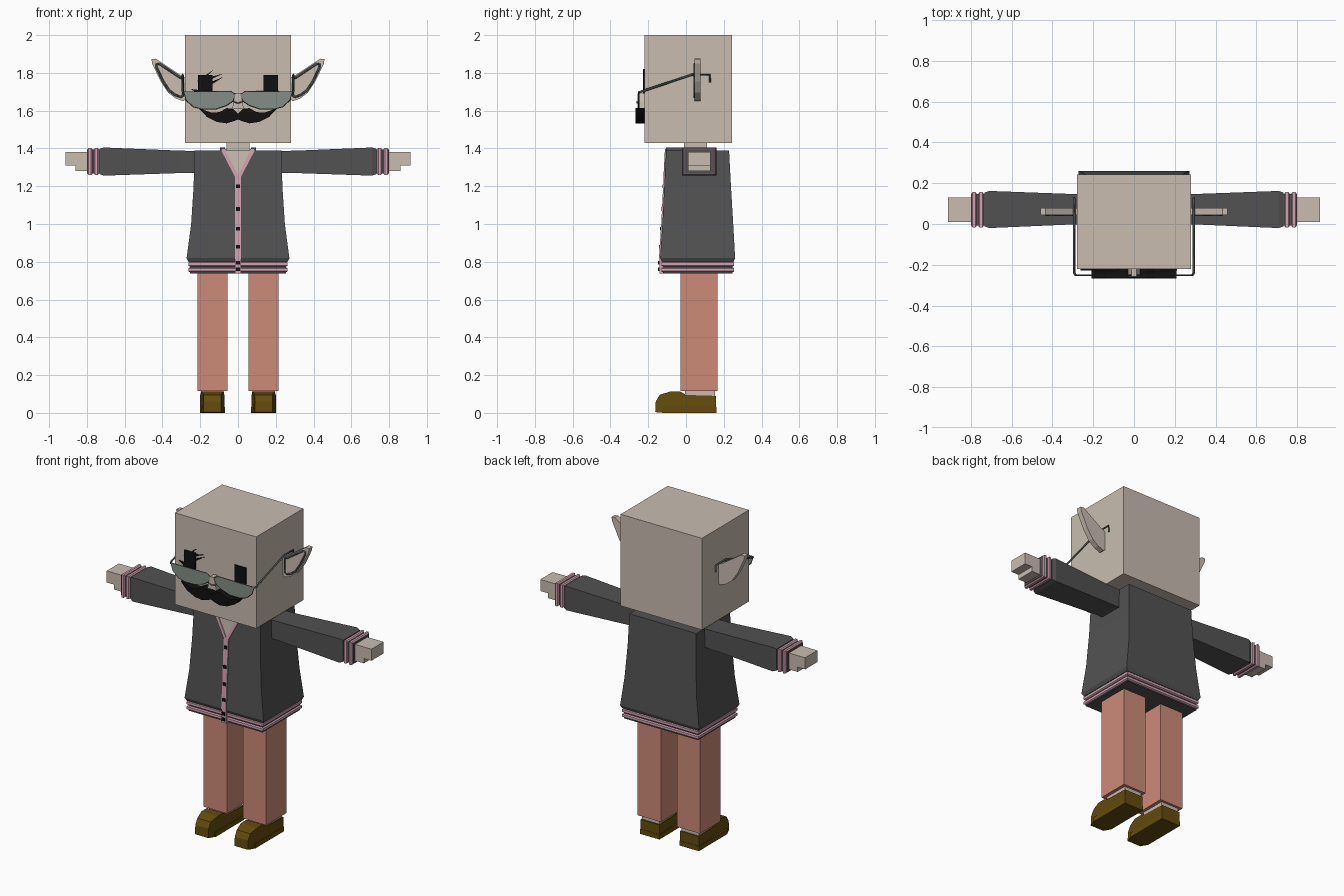
import bpy, bmesh
from mathutils import Vector

cube = bpy.data.objects.get("Cube")
if cube:
    bpy.data.objects.remove(cube, do_unlink=True)


def material(name, hexcode):
    rgb = [int(hexcode[i:i + 2], 16) / 255 for i in (0, 2, 4)]
    lin = [c / 12.92 if c < 0.04045 else ((c + 0.055) / 1.055) ** 2.4 for c in rgb]
    m = bpy.data.materials.new(name)
    m.use_nodes = True
    m.diffuse_color = (*lin, 1)
    bsdf = m.node_tree.nodes["Principled BSDF"]
    bsdf.inputs["Base Color"].default_value = (*lin, 1)
    bsdf.inputs["Roughness"].default_value = 0.8
    return m


SKIN = material("skin", "C8BCB0")
CLOTH = material("charcoal_cloth", "525252")
PINK = material("pink_trim", "D2A2B0")
SALMON = material("salmon_trousers", "CD8B78")
BROWN = material("brown_leather", "634B0C")
BLACK = material("black", "101010")
LENS = material("lens_grey", "858D85")
FRAME = material("frame_green_grey", "4E5852")


def finish(name, bm, mat):
    bmesh.ops.recalc_face_normals(bm, faces=bm.faces)
    me = bpy.data.meshes.new(name)
    bm.to_mesh(me)
    bm.free()
    me.materials.append(mat)
    ob = bpy.data.objects.new(name, me)
    bpy.context.collection.objects.link(ob)
    return ob


def loft(name, rings, mat):
    """Skin equal-length rings of points and cap both ends."""
    bm = bmesh.new()
    vs = [[bm.verts.new(p) for p in ring] for ring in rings]
    n = len(vs[0])
    for a, b in zip(vs, vs[1:]):
        for i in range(n):
            j = (i + 1) % n
            bm.faces.new((a[i], a[j], b[j], b[i]))
    bm.faces.new(vs[0])
    bm.faces.new(vs[-1])
    return finish(name, bm, mat)


def rect_z(z, x, y0, y1):
    return [(-x, y0, z), (x, y0, z), (x, y1, z), (-x, y1, z)]


def rect_x(x, y0, y1, z0, z1):
    return [(x, y0, z0), (x, y1, z0), (x, y1, z1), (x, y0, z1)]


def box(name, x0, x1, y0, y1, z0, z1, mat):
    return loft(name, [rect_x(x, y0, y1, z0, z1) for x in (x0, x1)], mat)


def plate(name, outline, y0, y1, mat):
    """Extrude an x/z outline along y."""
    return loft(name, [[(x, y, z) for x, z in outline] for y in (y0, y1)], mat)


def wire(name, points, radius, mat, closed=False):
    cu = bpy.data.curves.new(name, 'CURVE')
    cu.dimensions = '3D'
    cu.bevel_depth, cu.bevel_resolution, cu.use_fill_caps = radius, 0, True
    sp = cu.splines.new('POLY')
    sp.points.add(len(points) - 1)
    for p, co in zip(sp.points, points):
        p.co = (*co, 1)
    sp.use_cyclic_u = closed
    cu.materials.append(mat)
    ob = bpy.data.objects.new(name, cu)
    bpy.context.collection.objects.link(ob)
    return ob


# Head and neck
box("head", -0.28, 0.28, -0.22, 0.243, 1.43, 2.0, SKIN)
box("neck", -0.06, 0.06, -0.01, 0.11, 1.36, 1.44, SKIN)

# Jacket body flares toward the hem
BODY = [(0.80, 0.262, -0.128, 0.252), (0.82, 0.272, -0.137, 0.26),
        (1.0, 0.248, -0.125, 0.25), (1.2, 0.235, -0.115, 0.238),
        (1.388, 0.23, -0.105, 0.228)]
loft("jacket_body", [rect_z(*r) for r in BODY], CLOTH)


def front_y(z):
    for (za, _, ya, _), (zb, _, yb, _) in zip(BODY[1:], BODY[2:]):
        if z <= zb:
            return ya + (yb - ya) * max(0, z - za) / (zb - za)
    return BODY[-1][2]


def front_panel(name, outline, lift, mat):
    """Thin plate that follows the slope of the jacket front."""
    rings = [[(x, front_y(z) - d, z) for x, z in outline] for d in (lift, -0.003)]
    return loft(name, rings, mat)


# Ribbed hem: pink bands with narrow dark grooves
for i, z in enumerate((0.745, 0.775)):
    loft(f"hem_band_{i}", [rect_z(z + dz, x, -x + 0.133, x - 0.008) for dz, x in
         ((0, 0.256), (0.005, 0.263), (0.02, 0.263), (0.025, 0.256))], PINK)
loft("hem_core", [rect_z(z, 0.255, -0.122, 0.247) for z in (0.738, 0.81)], CLOTH)

# Neckline, button band and buttons
front_panel("chest", [(-0.065, 1.388), (0, 1.25), (0.065, 1.388)], 0.003, SKIN)
front_panel("button_band", [(-0.016, 0.82), (0.016, 0.82), (0.016, 1.0), (0.016, 1.2),
                            (0.016, 1.255), (-0.016, 1.255), (-0.016, 1.2), (-0.016, 1.0)],
            0.006, PINK)
box("button_band_hem", -0.016, 0.016, -0.141, -0.12, 0.737, 0.825, PINK)
for i, z in enumerate((0.76, 0.795, 0.88, 0.975, 1.08, 1.2)):
    y = front_y(z) - 0.01
    box(f"button_{i}", -0.01, 0.01, y, y + 0.008, z - 0.01, z + 0.01, BLACK)

# Shoes: side profile (y, z) narrowed at the toe
SHOE = [(-0.163, 0.004), (-0.12, 0), (0.16, 0), (0.16, 0.09), (0.0, 0.095),
        (-0.03, 0.113), (-0.085, 0.113), (-0.14, 0.095), (-0.16, 0.06)]

EAR = [(0.275, 1.775), (0.30, 1.785), (0.435, 1.875), (0.458, 1.873), (0.455, 1.85),
       (0.41, 1.755), (0.37, 1.695), (0.33, 1.665), (0.29, 1.65), (0.275, 1.66)]
LENS_EDGE = [(0.012, 1.685), (0.04, 1.70), (0.287, 1.70), (0.272, 1.655), (0.235, 1.622),
             (0.19, 1.61), (0.12, 1.61), (0.06, 1.63), (0.03, 1.65)]

for side, s in (("left", 1), ("right", -1)):
    def flip(pts):
        return [(s * p[0], *p[1:]) for p in pts]

    # Collar trim along the V and over the shoulder
    front_panel(f"{side}_collar_trim", flip([(0, 1.235), (0.016, 1.25), (0.088, 1.388),
                                             (0.064, 1.388), (0, 1.26)]), 0.007, PINK)
    box(f"{side}_collar_top", s * 0.062, s * 0.085, -0.111, 0.12, 1.38, 1.398, PINK)
    box(f"{side}_collar_fold", s * 0.07, s * 0.095, -0.107, 0.12, 1.385, 1.405, CLOTH)

    # Sleeve, cuff and hand
    loft(f"{side}_sleeve", [rect_x(s * x, *r) for x, *r in
         ((0.2, 0.0, 0.145, 1.272, 1.387), (0.3, -0.002, 0.147, 1.27, 1.388),
          (0.71, -0.02, 0.162, 1.256, 1.405), (0.732, -0.012, 0.154, 1.264, 1.398))], CLOTH)
    box(f"{side}_cuff_core", s * 0.72, s * 0.80, -0.008, 0.148, 1.268, 1.394, CLOTH)
    for i, x in enumerate((0.737, 0.771)):
        loft(f"{side}_cuff_band_{i}", [rect_x(s * (x + dx), -0.01 - g, 0.15 + g, 1.266 - g, 1.396 + g)
             for dx, g in ((0, 0), (0.006, 0.006), (0.02, 0.006), (0.026, 0))], PINK)
    box(f"{side}_hand", s * 0.78, s * 0.912, 0.01, 0.13, 1.31, 1.382, SKIN)
    box(f"{side}_palm", s * 0.78, s * 0.86, 0.01, 0.13, 1.28, 1.312, SKIN)

    # Leg, ankle and shoe
    box(f"{side}_leg", s * 0.055, s * 0.215, -0.03, 0.168, 0.115, 0.78, SALMON)
    box(f"{side}_ankle", s * 0.075, s * 0.195, -0.005, 0.153, 0.07, 0.12, SKIN)
    rings = []
    for dx, inset in ((-0.066, 0.012), (-0.064, 0), (0.064, 0), (0.066, 0.012)):
        ring = []
        for y, z in SHOE:
            taper = 0.72 if y < -0.13 else 0.88 if z > 0.1 else 1
            ring.append((s * 0.136 + dx * taper, y, z))
        rings.append(ring)
    loft(f"{side}_shoe", rings[1:3], BROWN)
    box(f"{side}_shoe_sole", s * 0.07, s * 0.202, -0.12, 0.162, 0, 0.03, BROWN)

    # Ear with an outlined inner hollow on the front
    plate(f"{side}_ear", flip(EAR), 0.045, 0.078, SKIN)
    c = Vector((0.345, 1.75))
    inner = [tuple(c + (Vector(p) - c) * 0.78) for p in EAR]
    wire(f"{side}_ear_outline", [(s * x, 0.045, z) for x, z in inner], 0.006, FRAME, True)

    # Glasses
    plate(f"{side}_lens", flip(LENS_EDGE), -0.254, -0.248, LENS)
    wire(f"{side}_lens_rim", [(s * x, -0.251, z) for x, z in LENS_EDGE], 0.004, FRAME, True)
    wire(f"{side}_temple", [(s * 0.285, -0.252, 1.695), (s * 0.293, -0.24, 1.70),
         (s * 0.293, 0.03, 1.79), (s * 0.293, 0.125, 1.79), (s * 0.293, 0.127, 1.75)],
         0.006, FRAME)

    # Eye and moustache half
    box(f"{side}_eye", s * 0.135, s * 0.212, -0.228, -0.219, 1.69, 1.79, BLACK)
    plate(f"{side}_moustache", flip([
        (0, 1.585), (0.03, 1.612), (0.06, 1.613), (0.10, 1.592), (0.14, 1.59), (0.208, 1.613),
        (0.165, 1.567), (0.11, 1.54), (0.06, 1.533), (0.02, 1.545), (0, 1.553)]),
        -0.267, -0.219, BLACK)

# Nose and bridge
plate("nose", [(-0.03, 1.612), (0.03, 1.612), (0.024, 1.65), (0.012, 1.69),
               (-0.012, 1.69), (-0.024, 1.65)], -0.257, -0.219, SKIN)
wire("bridge", [(-0.03, -0.259, 1.65), (0, -0.259, 1.64), (0.03, -0.259, 1.65)], 0.003, FRAME)

# Lashes beside the right eye
LASHES = [((-0.21, 1.75), (-0.125, 1.82)), ((-0.18, 1.76), (-0.08, 1.795)),
          ((-0.17, 1.73), (-0.075, 1.78)), ((-0.21, 1.70), (-0.25, 1.715)),
          ((-0.21, 1.69), (-0.262, 1.635))]
for i, (a, b) in enumerate(LASHES):
    a, b = Vector(a), Vector(b)
    w = (b - a).orthogonal().normalized() * 0.01
    plate(f"lash_{i}", [tuple(a - w), tuple(b), tuple(a + w)], -0.227, -0.219, BLACK)
